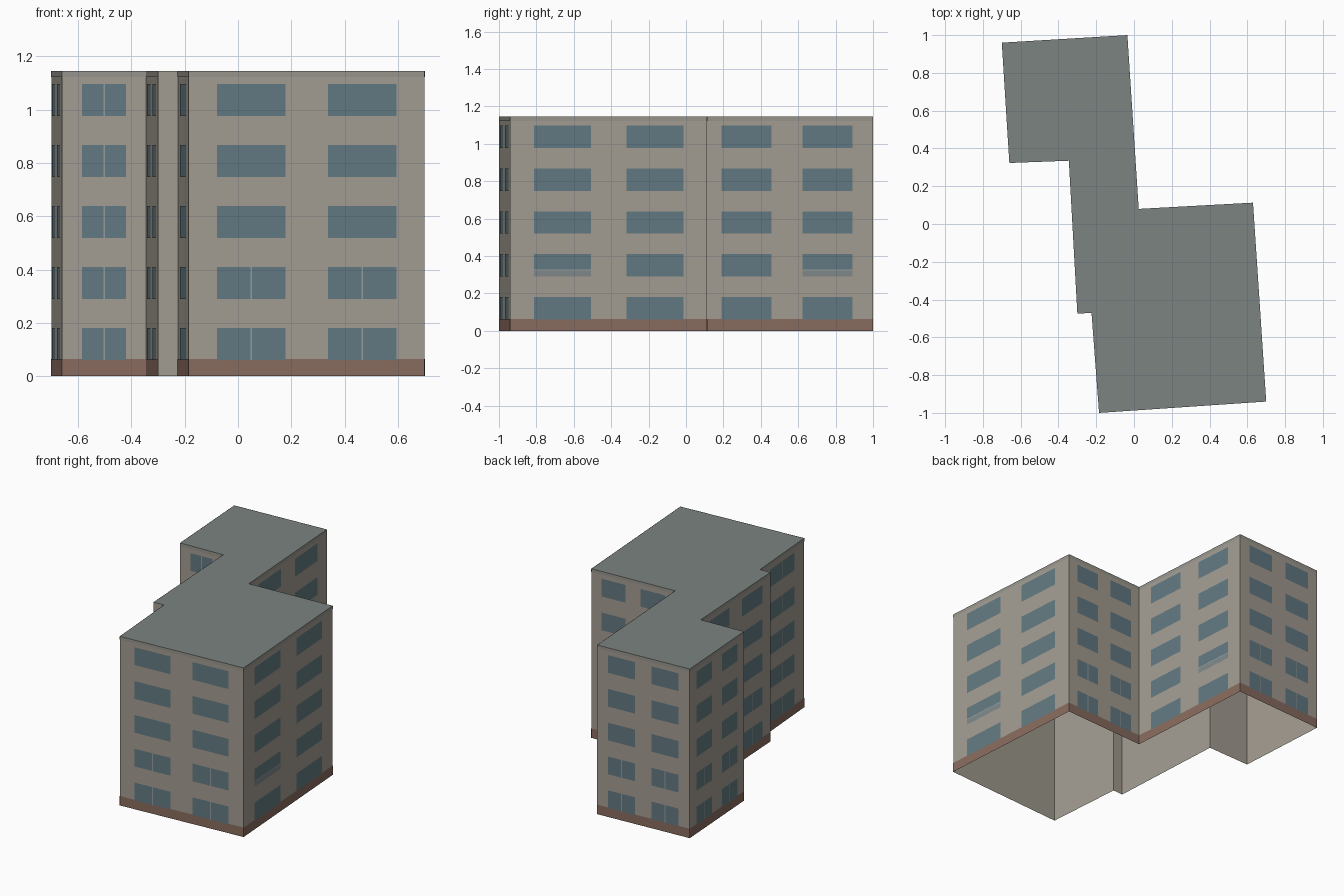
import bpy
from mathutils import Vector

if "Cube" in bpy.data.objects:
    bpy.data.objects.remove(bpy.data.objects["Cube"])

HEIGHT, BAND, FLOOR = 1.145, 0.064, 0.229

def material(name, rgb):
    m = bpy.data.materials.new(name)
    m.diffuse_color = (*rgb, 1)
    m.use_nodes = True
    m.node_tree.nodes["Principled BSDF"].inputs["Base Color"].default_value = m.diffuse_color
    return m

PLASTER = material("plaster", (0.37, 0.34, 0.29))
BRICK = material("brick", (0.25, 0.15, 0.115))
GLASS = material("glass", (0.125, 0.195, 0.225))
FRAME = material("frame", (0.30, 0.34, 0.35))
SILL = material("lower_pane", (0.22, 0.25, 0.26))
TRIM = material("trim", (0.31, 0.30, 0.265))
ROOF = material("roofing", (0.20, 0.23, 0.22))

# Footprint, counter-clockwise from the front left corner
PLAN = [Vector(p) for p in (
    (-0.185, -1.0), (0.70, -0.94), (0.63, 0.113), (0.025, 0.08), (-0.035, 1.0),
    (-0.70, 0.96), (-0.66, 0.323), (-0.345, 0.335), (-0.30, -0.475), (-0.225, -0.47))]
EDGES = [(PLAN[i], PLAN[(i + 1) % len(PLAN)]) for i in range(len(PLAN))]

def build(name, polys, mat):
    verts, faces = [], []
    for poly in polys:
        faces.append(range(len(verts), len(verts) + len(poly)))
        verts += poly
    mesh = bpy.data.meshes.new(name)
    mesh.from_pydata(verts, [], [list(f) for f in faces])
    mesh.materials.append(mat)
    ob = bpy.data.objects.new(name, mesh)
    bpy.context.collection.objects.link(ob)
    return ob

def panel(edge, u0, u1, z0, z1, out=0.0):
    """Outward facing rectangle on a wall, between fractions u0 and u1."""
    a, b = edge
    d = (b - a).normalized()
    n = Vector((d.y, -d.x)) * out
    p, q = a.lerp(b, u0) + n, a.lerp(b, u1) + n
    return [(p.x, p.y, z0), (q.x, q.y, z0), (q.x, q.y, z1), (p.x, p.y, z1)]

# Walls (open underneath) and flat roof
build("walls", [panel(e, 0, 1, 0, HEIGHT) for e in EDGES], PLASTER)
build("roof", [[(p.x, p.y, HEIGHT) for p in PLAN]], ROOF)

# Brick plinth and roof edge trim; the short return wall stays plain
SHORT = 8
long_edges = [e for i, e in enumerate(EDGES) if i != SHORT]
build("brick_plinth", [panel(e, 0, 1, 0, BAND, 0.001) for e in long_edges], BRICK)
build("roof_edge", [panel(e, 0, 1, HEIGHT - 0.022, HEIGHT, 0.001) for e in long_edges], TRIM)

# Window layout: (columns, number of lower floors with a centre mullion)
PAIR = [(0.12, 0.41), (0.59, 0.88)]
LAYOUT = {0: (PAIR, 2), 1: (PAIR, 0), 2: (PAIR, 2), 3: (PAIR, 0), 4: (PAIR, 2),
          5: (PAIR, 2), 6: ([(0.24, 0.76)], 5), 7: (PAIR, 2), 9: ([(0.22, 0.78)], 5)}
panes, mullions, lower, bars = [], [], [], []
for i, (cols, split) in LAYOUT.items():
    e = EDGES[i]
    half = 0.003 / (e[1] - e[0]).length
    for c, (u0, u1) in enumerate(cols):
        for f in range(5):
            z0, z1 = 0.061 + f * FLOOR, 0.181 + f * FLOOR
            panes.append(panel(e, u0, u1, z0, z1, 0.002))
            if f < split:
                m = (u0 + u1) / 2
                mullions.append(panel(e, m - half, m + half, z0, z1, 0.003))
            # Paler lower panes on two first-floor windows
            if f == 1 and (i, c) in ((1, 0), (3, 1)):
                lower.append(panel(e, u0, u1, z0, z0 + 0.036, 0.003))
                bars.append(panel(e, u0, u1, z0 + 0.033, z0 + 0.039, 0.004))
build("windows", panes, GLASS)
build("window_mullions", mullions, FRAME)
build("lower_panes", lower, SILL)
build("window_bars", bars, FRAME)
